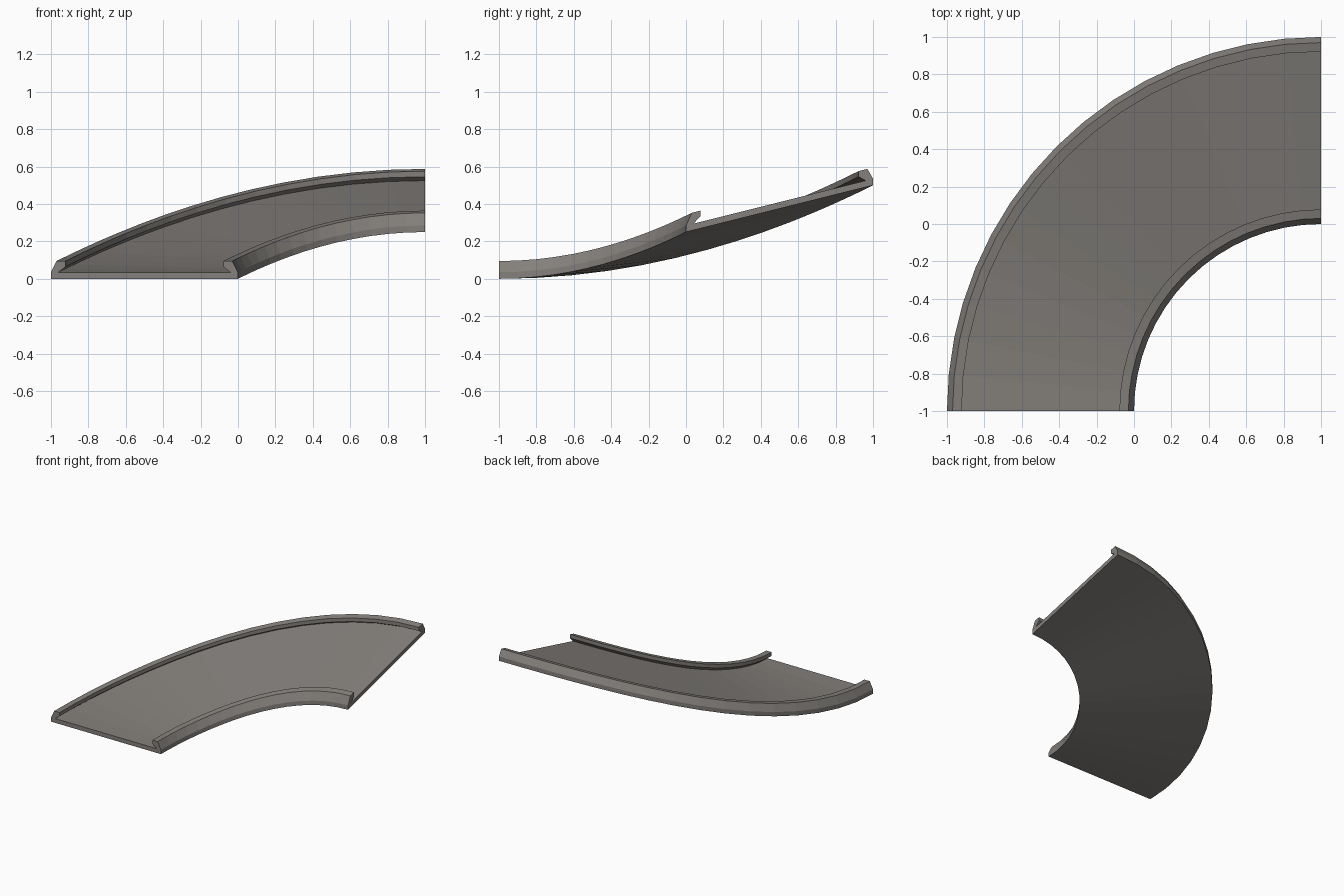
import bpy, bmesh, math

if "Cube" in bpy.data.objects:
    bpy.data.objects.remove(bpy.data.objects["Cube"])

SEGMENTS = 16          # quarter turn
CENTRE = (1.0, -1.0)   # pivot of the bend

# Cross-section (radius, height): floor slab with hooked kerbs on both edges
half = [(0, 0), (0, 0.035), (0.03, 0.095), (0.078, 0.095), (0.078, 0.065), (0.04, 0.035)]
inner = [(1 + d, h) for d, h in half]
outer = [(2 - d, h) for d, h in reversed(half)]
profile = inner + outer

concrete = bpy.data.materials.new("warm grey")
concrete.diffuse_color = (0.23, 0.215, 0.20, 1)
concrete.use_nodes = True
concrete.node_tree.nodes["Principled BSDF"].inputs["Base Color"].default_value = concrete.diffuse_color

bm = bmesh.new()
rings = []
for i in range(SEGMENTS + 1):
    t = math.pi / 2 * i / SEGMENTS
    # banked climb: rise grows with radius and flattens into the turn
    rings.append([bm.verts.new((CENTRE[0] - r * math.cos(t),
                                CENTRE[1] + r * math.sin(t),
                                h + 0.25 * r * math.sin(t) ** 2)) for r, h in profile])

# Skin between neighbouring sections
n = len(profile)
for a, b in zip(rings, rings[1:]):
    for j in range(n):
        k = (j + 1) % n
        bm.faces.new((a[j], a[k], b[k], b[j]))

# End caps: kerb, slab, kerb
for ring in (rings[0], rings[-1]):
    bm.faces.new(ring[1:6])
    bm.faces.new(ring[6:11])
    bm.faces.new((ring[0], ring[1], ring[5], ring[6], ring[10], ring[11]))

bmesh.ops.recalc_face_normals(bm, faces=bm.faces[:])
mesh = bpy.data.meshes.new("banked_curve")
bm.to_mesh(mesh)
bm.free()
mesh.materials.append(concrete)
bpy.context.collection.objects.link(bpy.data.objects.new("banked_curve", mesh))
